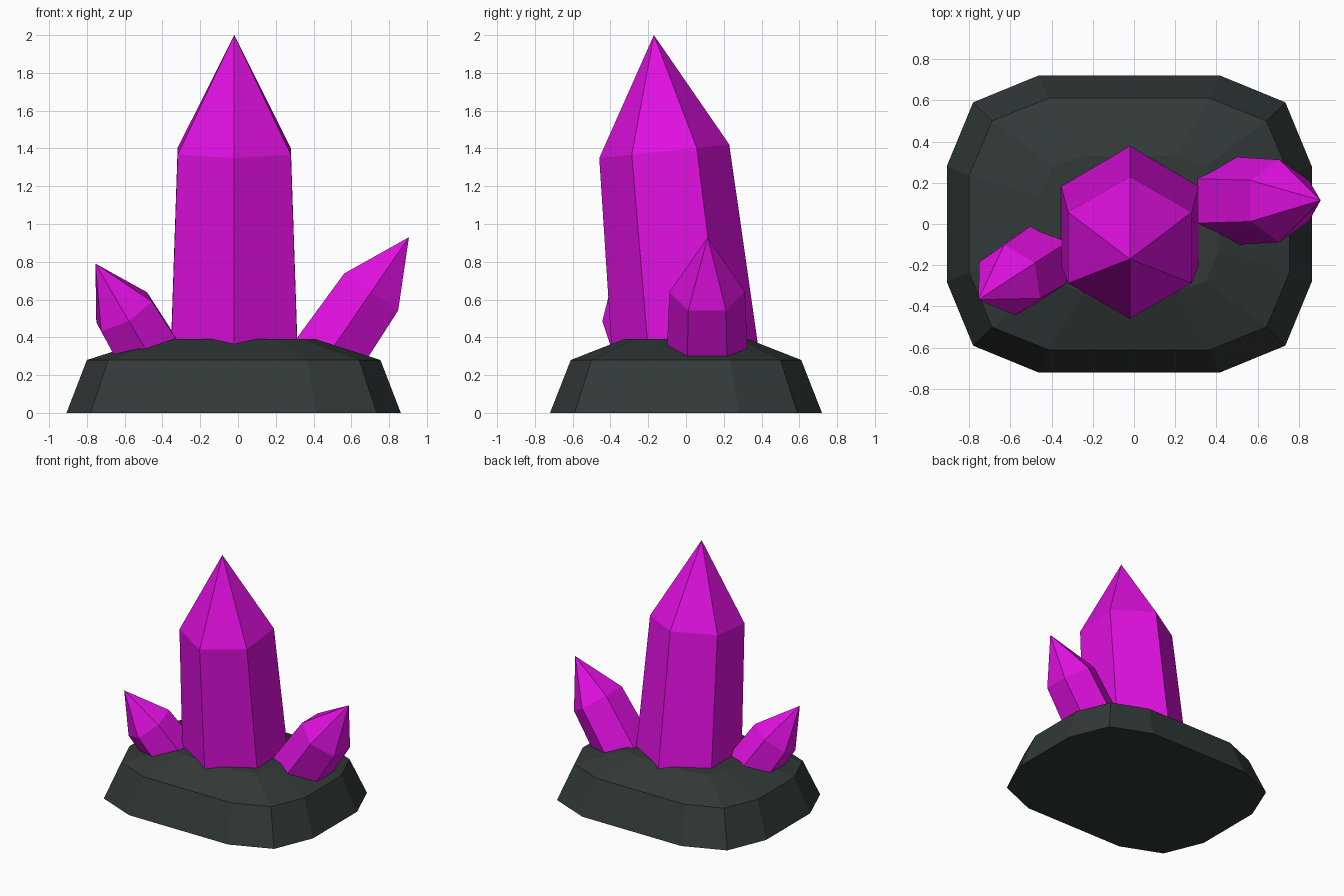
import bpy, bmesh, math
from mathutils import Vector

cube = bpy.data.objects.get("Cube")
if cube:
    bpy.data.objects.remove(cube)


def material(name, rgb):
    m = bpy.data.materials.new(name)
    m.use_nodes = True
    m.diffuse_color = (*rgb, 1)
    m.node_tree.nodes["Principled BSDF"].inputs["Base Color"].default_value = (*rgb, 1)
    return m


MAGENTA = material("magenta crystal", (0.74, 0.005, 0.74))
STONE = material("dark stone", (0.031, 0.041, 0.039))


def build(name, rings, mat, tip=None):
    """Loft closed rings of points; finish with a cap or a pointed tip."""
    bm = bmesh.new()
    loops = [[bm.verts.new(p) for p in ring] for ring in rings]
    n = len(loops[0])
    for low, high in zip(loops, loops[1:]):
        for i in range(n):
            j = (i + 1) % n
            bm.faces.new((low[i], low[j], high[j], high[i]))
    bm.faces.new(loops[0][::-1])
    if tip is None:
        bm.faces.new(loops[-1])
    else:
        apex = bm.verts.new(tip)
        for i in range(n):
            bm.faces.new((loops[-1][i], loops[-1][(i + 1) % n], apex))
    bmesh.ops.recalc_face_normals(bm, faces=bm.faces)
    mesh = bpy.data.meshes.new(name)
    bm.to_mesh(mesh)
    bm.free()
    mesh.materials.append(mat)
    obj = bpy.data.objects.new(name, mesh)
    bpy.context.collection.objects.link(obj)
    return obj


def crystal(name, foot, shoulder, tip, foot_r, shoulder_r, corner):
    """Six-sided tapered shaft along a tilted axis; corner aims one edge."""
    foot, shoulder, tip = Vector(foot), Vector(shoulder), Vector(tip)
    axis = (shoulder - foot).normalized()
    u = Vector(corner)
    u = (u - axis * u.dot(axis)).normalized()
    v = axis.cross(u)
    turns = [math.tau * i / 6 for i in range(6)]
    rings = [[c + (u * math.cos(a) + v * math.sin(a)) * r for a in turns]
             for c, r in ((foot, foot_r), (shoulder, shoulder_r))]
    return build(name, rings, MAGENTA, tip)


def rock_ring(corners, z):
    """Twelve-sided outline mirrored from one quarter."""
    cx = -0.023
    pts = [(x, y) for x, y in corners]
    pts += [(-x, y) for x, y in reversed(corners)]
    pts += [(-x, -y) for x, y in corners]
    pts += [(x, -y) for x, y in reversed(corners)]
    return [(cx + x, y, z) for x, y in pts]


# Rock base: sloping sides, then a shallow crown
build("rock_base", [
    rock_ring([(0.885, 0.28), (0.757, 0.59), (0.44, 0.72)], 0),
    rock_ring([(0.777, 0.235), (0.665, 0.50), (0.39, 0.61)], 0.28),
    rock_ring([(0.435, 0.13), (0.37, 0.28), (0.22, 0.33)], 0.39),
], STONE)

# Crystals, sunk into the rock
crystal("main_crystal", (-0.02, 0.008, 0.2), (-0.02, -0.115, 1.385),
        (-0.02, -0.17, 2.0), 0.392, 0.346, (0, -1, 0))
crystal("left_crystal", (0.382, 0.112, 0.17), (0.705, 0.112, 0.64),
        (0.905, 0.115, 0.93), 0.22, 0.2, (0, 1, 0))
crystal("right_crystal", (-0.374, -0.126, 0.15), (-0.603, -0.272, 0.535),
        (-0.755, -0.367, 0.79), 0.198, 0.18, (0.026, -0.173, -0.05))
